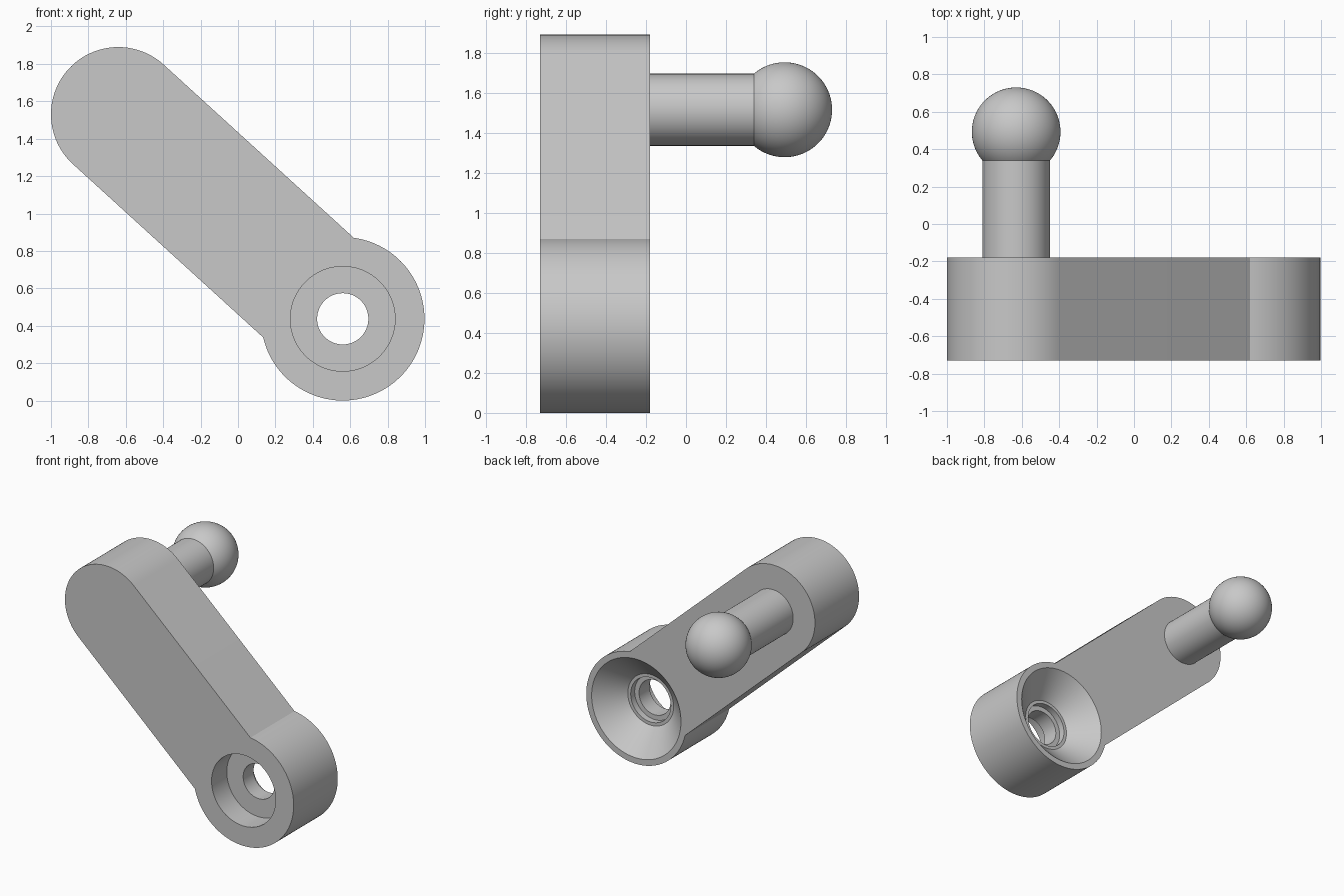
import bpy, bmesh
from math import sin, cos, pi, asin, atan2

cube = bpy.data.objects.get("Cube")
if cube:
    bpy.data.objects.remove(cube, do_unlink=True)

GREY = (0.58, 0.58, 0.58, 1)
grey = bpy.data.materials.new("light_grey")
grey.use_nodes = True
grey.diffuse_color = GREY
grey.node_tree.nodes["Principled BSDF"].inputs["Base Color"].default_value = GREY

FRONT, BACK = -0.73, -0.18
HUB, HUB_R = (0.56, 0.437), 0.437
END, END_R = (-0.64, 1.53), 0.36
SEGMENTS = 96


def arc(centre, radius, start, stop, count):
    """Points (x, z) along an arc, both ends included."""
    return [(centre[0] + radius * cos(start + (stop - start) * i / count),
             centre[1] + radius * sin(start + (stop - start) * i / count))
            for i in range(count + 1)]


def circle(centre, radius):
    return arc(centre, radius, 0, 2 * pi, SEGMENTS)[:-1]


def add_loop(bm, points, y):
    return [bm.verts.new((x, y, z)) for x, z in points]


def bridge(bm, a, b):
    for i in range(len(a)):
        j = (i + 1) % len(a)
        bm.faces.new((a[i], a[j], b[j], b[i]))


def lathe(bm, centre, profile):
    """Sweep (radius, y) pairs round the y axis; return the end loops."""
    loops = [add_loop(bm, circle(centre, r), y) for r, y in profile]
    for a, b in zip(loops, loops[1:]):
        bridge(bm, a, b)
    return loops[0], loops[-1]


def fill_between(bm, *loops):
    edges = []
    for loop in loops:
        for i, v in enumerate(loop):
            w = loop[(i + 1) % len(loop)]
            edges.append(bm.edges.get((v, w)) or bm.edges.new((v, w)))
    bmesh.ops.triangle_fill(bm, edges=edges, use_beauty=True, use_dissolve=False)


def finish(bm, name):
    bmesh.ops.remove_doubles(bm, verts=bm.verts[:], dist=0.0001)
    bmesh.ops.recalc_face_normals(bm, faces=bm.faces[:])
    mesh = bpy.data.meshes.new(name)
    bm.to_mesh(mesh)
    bm.free()
    mesh.materials.append(grey)
    obj = bpy.data.objects.new(name, mesh)
    bpy.context.collection.objects.link(obj)
    bpy.ops.object.select_all(action='DESELECT')
    obj.select_set(True)
    bpy.context.view_layer.objects.active = obj
    bpy.ops.object.shade_smooth_by_angle(angle=pi / 6)
    return obj


# Crank arm: round end and hub share one outline
lean = atan2(END[1] - HUB[1], END[0] - HUB[0])
notch = asin(END_R / HUB_R)
outline = (arc(HUB, HUB_R, lean + notch, lean + 2 * pi - notch, 80)
           + arc(END, END_R, lean - pi / 2, lean + pi / 2, 48))
bm = bmesh.new()
front_edge = add_loop(bm, outline, FRONT)
back_edge = add_loop(bm, outline, BACK)
bridge(bm, front_edge, back_edge)

# Hub bore: front recess, through hole, stepped seat and rear cone
front_rim, back_rim = lathe(bm, HUB, [
    (0.28, FRONT), (0.28, -0.54), (0.137, -0.54), (0.137, -0.41),
    (0.175, -0.41), (0.175, -0.36), (0.2, -0.36), (0.39, BACK)])
fill_between(bm, front_edge, front_rim)
fill_between(bm, back_edge, back_rim)
finish(bm, "crank_arm")

# Handle: shaft with a ball on its end
BALL_Y, BALL_R, SHAFT_R = 0.493, 0.237, 0.18
neck = pi - asin(SHAFT_R / BALL_R)
ball = [(BALL_R * sin(neck * (1 - i / 40)), BALL_Y + BALL_R * cos(neck * (1 - i / 40)))
        for i in range(41)]
bm = bmesh.new()
lathe(bm, (-0.63, 1.515), [(0, BACK - 0.02), (SHAFT_R, BACK - 0.02)] + ball)
finish(bm, "ball_handle")
